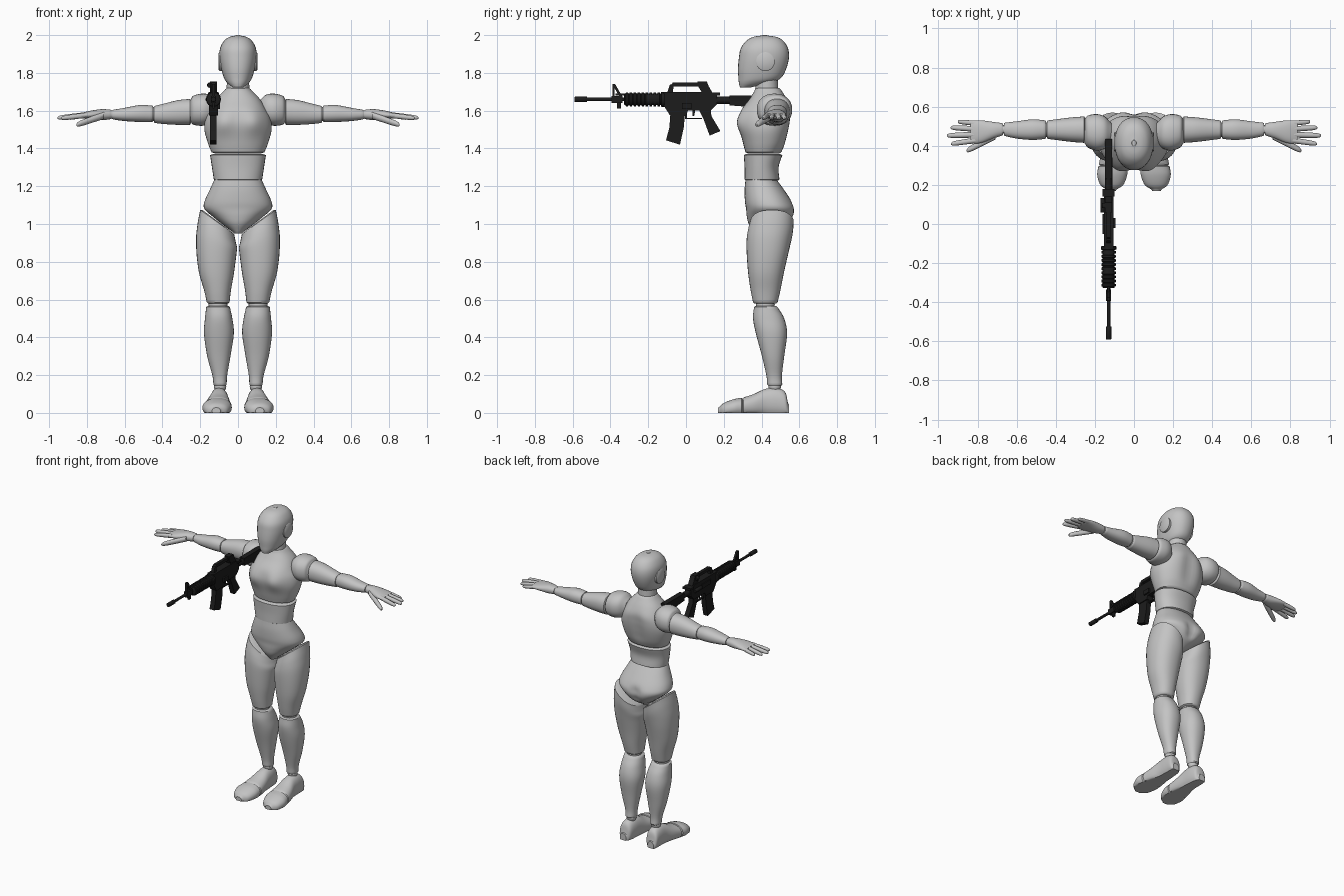
import bpy, bmesh, math
from mathutils import Vector

default_cube = bpy.data.objects.get("Cube")
if default_cube:
    bpy.data.objects.remove(default_cube)


def make_material(name, value, roughness):
    material = bpy.data.materials.new(name)
    material.use_nodes = True
    colour = (value, value, value, 1)
    shader = material.node_tree.nodes["Principled BSDF"]
    shader.inputs["Base Color"].default_value = colour
    shader.inputs["Roughness"].default_value = roughness
    material.diffuse_color = colour
    return material


light_grey = make_material("light grey", .55, .6)
black = make_material("black", .012, .6)
made = []


def finish(name, bm, material, mirrored=False):
    bmesh.ops.recalc_face_normals(bm, faces=bm.faces[:])
    mesh = bpy.data.meshes.new(name)
    bm.to_mesh(mesh)
    bm.free()
    mesh.materials.append(material)
    part = bpy.data.objects.new(name, mesh)
    bpy.context.scene.collection.objects.link(part)
    if mirrored:
        part.modifiers.new("mirror", "MIRROR").use_mirror_merge = False
    made.append(part)
    return part


def spline(rows, steps):
    """Smooth curve through the given rows of numbers."""
    rows = [Vector(row) for row in rows]
    padded = [2 * rows[0] - rows[1]] + rows + [2 * rows[-1] - rows[-2]]
    result = []
    for a, b, c, d in zip(padded, padded[1:], padded[2:], padded[3:]):
        for step in range(steps):
            t = step / steps
            result.append(b + (c - a) * (t / 2) + (a * 2 - b * 5 + c * 4 - d) * (t * t / 2)
                          + (b * 3 - a - c * 3 + d) * (t ** 3 / 2))
    return result + [rows[-1]]


def loft(name, axis, rows, material=light_grey, mirrored=False, power=.9,
         sides=32, steps=5, rim=.006, lean=0, lean_start=0, pushes=()):
    """Rows are (station, low, high, low, high) across the two other axes."""
    rings = spline(rows, steps) if steps else [Vector(row) for row in rows]
    rings = [(*ring, 1) for ring in rings]
    direction = math.copysign(rim, rows[-1][0] - rows[0][0])
    if rim:
        rings.insert(0, (rings[0][0] - direction, *rings[0][1:5], .88))
        rings.append((rings[-1][0] + direction, *rings[-1][1:5], .88))
    bm = bmesh.new()
    loops = []
    for station, a_low, a_high, b_low, b_high, scale in rings:
        loop = []
        for side in range(sides):
            angle = math.tau * side / sides
            c, s = math.cos(angle), math.sin(angle)
            across = math.copysign(abs(c) ** power, c) * (a_high - a_low) / 2 * scale
            along = math.copysign(abs(s) ** power, s) * (b_high - b_low) / 2 * scale
            a, b = (a_low + a_high) / 2 + across, (b_low + b_high) / 2 + along
            slope = max(0, station - lean_start) * lean
            point = Vector({"x": (station, a, b), "y": (a, station, b),
                            "z": (a, b, station + slope * across)}[axis])
            for centre, radius, offset in pushes:
                distance = (point - Vector(centre)).length / radius
                point.y += offset * math.exp(-distance * distance)
            point.z = max(point.z, 0)
            loop.append(bm.verts.new(point))
        loops.append(loop)
    for low, high in zip(loops, loops[1:]):
        for i in range(sides):
            j = (i + 1) % sides
            bm.faces.new((low[i], low[j], high[j], high[i]))
    bm.faces.new(loops[0])
    bm.faces.new(loops[-1])
    return finish(name, bm, material, mirrored)


def torso(name, rows, **options):
    return loft(name, "z", [(z, -half, half, front, back) for z, half, front, back in rows],
                **options)


def limb(name, axis, rows, **options):
    return loft(name, axis, rows, mirrored=True, **options)


# Head, ear discs and neck
torso("head", [(1.725, .03, .285, .35), (1.745, .055, .28, .44), (1.77, .073, .278, .5),
               (1.82, .088, .275, .53), (1.88, .098, .28, .545), (1.93, .095, .29, .54),
               (1.97, .074, .32, .515), (1.99, .046, .355, .48), (1.998, .012, .4, .43)],
      rim=.002)
limb("ear_discs", "x", [(.08, .37, .47, 1.81, 1.91), (.098, .37, .47, 1.81, 1.91)],
     power=1, steps=0, rim=.004)
torso("neck", [(1.67, .062, .365, .49), (1.78, .058, .37, .485)], power=1)

# Torso
bust = [((side * .085, .28, 1.54), .065, -.03) for side in (-1, 1)]
spine = [((0, .56, height), .05, -.012) for height in (1.45, 1.52, 1.59)]
torso("chest", [(1.38, .14, .315, .505), (1.43, .16, .302, .53), (1.5, .178, .29, .55),
                (1.56, .172, .29, .56), (1.61, .147, .3, .56), (1.66, .117, .335, .535),
                (1.7, .08, .36, .51), (1.715, .066, .365, .5)],
      pushes=bust + spine, sides=48)
torso("waist", [(1.235, .128, .31, .495), (1.3, .138, .31, .49), (1.365, .148, .306, .51)])
cleft = [((0, .58, height), .035, -.02) for height in (1.02, 1.08)]
torso("pelvis", [(1.235, .125, .315, .48), (1.18, .15, .31, .52), (1.12, .177, .312, .56),
                 (1.08, .178, .318, .577), (1.04, .135, .322, .573), (1, .085, .332, .545),
                 (.955, .025, .36, .47)], pushes=cleft, sides=48)

# Legs and feet
limb("thighs", "z", [(1.01, .02, .2, .34, .57), (.95, .012, .215, .325, .565),
                     (.88, .005, .222, .32, .55), (.75, .02, .208, .328, .52),
                     (.65, .037, .18, .342, .5), (.585, .045, .165, .355, .485)],
     lean=4.5, lean_start=.85)
limb("shins", "z", [(.56, .043, .168, .36, .485), (.5, .03, .175, .355, .52),
                    (.42, .022, .18, .37, .535), (.3, .04, .163, .402, .52),
                    (.2, .057, .136, .425, .508), (.15, .06, .13, .43, .51)])
limb("heels", "y", [(.54, .08, .135, -.02, .05), (.525, .062, .145, -.02, .11),
                    (.48, .053, .148, -.02, .132), (.42, .048, .152, -.02, .127),
                    (.36, .04, .168, -.02, .1), (.305, .033, .18, -.02, .082)])
limb("toes", "y", [(.295, .033, .182, -.02, .08), (.25, .035, .188, -.02, .072),
                   (.2, .055, .172, -.02, .052), (.176, .09, .14, -.01, .03)])

# Arms
limb("shoulders", "x", [(.12, .41, .52, 1.55, 1.66), (.15, .385, .55, 1.53, 1.685),
                        (.19, .375, .562, 1.52, 1.69), (.235, .39, .555, 1.525, 1.68),
                        (.25, .41, .54, 1.54, 1.66)])
limb("upper_arms", "x", [(.255, .415, .55, 1.525, 1.662), (.32, .42, .545, 1.525, 1.655),
                         (.4, .43, .535, 1.53, 1.635), (.44, .435, .53, 1.535, 1.625)])
limb("forearms", "x", [(.455, .435, .53, 1.54, 1.627), (.52, .43, .535, 1.54, 1.63),
                       (.6, .437, .525, 1.545, 1.615), (.66, .45, .518, 1.553, 1.605)])


# Joint balls fill the gaps between limb pieces
for name, x, y, z, radius in (("knee_balls", .106, .42, .572, .05),
                              ("ankle_balls", .095, .47, .14, .033),
                              ("elbow_balls", .447, .482, 1.582, .038),
                              ("wrist_balls", .667, .484, 1.58, .022)):
    bm = bmesh.new()
    bmesh.ops.create_uvsphere(bm, u_segments=20, v_segments=12, radius=radius)
    bmesh.ops.translate(bm, verts=bm.verts[:], vec=(x, y, z))
    finish(name, bm, light_grey, mirrored=True)

# Hands
limb("palms", "x", [(.675, .452, .516, 1.555, 1.605), (.72, .437, .522, 1.55, 1.608),
                    (.78, .415, .53, 1.555, 1.6), (.83, .41, .53, 1.56, 1.588)])


def finger(name, base, tip, radius):
    rows = []
    for t, scale in ((0, 1), (.45, .95), (.8, .85), (.95, .65), (1, .3)):
        x, y, z = Vector(base).lerp(Vector(tip), t)
        r = radius * scale
        rows.append((x, y - r, y + r, z - r, z + r))
    limb(name, "x", rows, power=1, sides=14, steps=3, rim=.001)


finger("little_fingers", (.81, .515, 1.575), (.9, .523, 1.56), .013)
finger("ring_fingers", (.81, .486, 1.577), (.937, .493, 1.56), .0145)
finger("middle_fingers", (.81, .457, 1.577), (.955, .452, 1.562), .015)
finger("index_fingers", (.81, .428, 1.575), (.935, .41, 1.56), .0145)
finger("thumbs", (.71, .45, 1.575), (.855, .375, 1.525), .019)

# Rifle, lying along y beside the right shoulder
gun_x = -.13


def plate(name, outline, width, x=gun_x):
    """Side outline in (y, z), extruded across x."""
    bm = bmesh.new()
    face = bm.faces.new([bm.verts.new((x - width / 2, y, z)) for y, z in outline])
    moved = bmesh.ops.extrude_face_region(bm, geom=[face])["geom"]
    verts = [item for item in moved if isinstance(item, bmesh.types.BMVert)]
    bmesh.ops.translate(bm, verts=verts, vec=(width, 0, 0))
    return finish(name, bm, black)


def block(name, front, back, low, high, width, x=gun_x):
    return plate(name, [(front, low), (back, low), (back, high), (front, high)], width, x)


def tube(name, front, back, radius, z=1.66, x=gun_x):
    span = (x - radius, x + radius, z - radius, z + radius)
    return loft(name, "y", [(front, *span), (back, *span)], black,
                power=1, sides=16, steps=0, rim=.002)


tube("barrel", -.56, -.1, .009)
tube("muzzle", -.588, -.525, .014)
tube("gas_tube", -.37, -.1, .006, 1.685)
tube("handguard", -.325, -.125, .031)
for i in range(9):
    tube("handguard_rib", -.318 + i * .021, -.307 + i * .021, .037)
tube("handguard_ring", -.13, -.115, .04)

block("front_sight_base", -.395, -.335, 1.64, 1.678, .026)
block("front_sight_post", -.39, -.378, 1.67, 1.74, .014)
plate("front_sight_brace", [(-.39, 1.74), (-.375, 1.74), (-.335, 1.67), (-.35, 1.67)], .014)
block("sling_loop", -.365, -.345, 1.612, 1.645, .01)

plate("receiver", [(-.12, 1.7), (-.12, 1.63), (-.085, 1.575), (0, 1.575), (.01, 1.6),
                   (.13, 1.6), (.165, 1.635), (.165, 1.69), (.12, 1.7)], .048)
block("ejection_port", -.05, .05, 1.645, 1.675, .008, gun_x - .026)
tube("forward_assist", .06, .13, .012, 1.66, gun_x - .03)
block("bolt_catch", -.02, .03, 1.61, 1.64, .014, gun_x + .028)
block("charging_handle", .14, .18, 1.68, 1.695, .06)
plate("carry_handle_front", [(-.1, 1.695), (-.07, 1.695), (-.065, 1.735), (-.085, 1.74)], .022)
plate("carry_handle_bar", [(-.085, 1.728), (.1, 1.728), (.1, 1.748), (-.07, 1.748)], .022)
plate("rear_sight", [(.06, 1.735), (.085, 1.695), (.14, 1.695), (.12, 1.73),
                     (.11, 1.755), (.06, 1.755)], .036)
tube("sight_knob", .085, .105, .014, 1.735, gun_x - .02)

plate("magazine", [(-.082, 1.59), (-.005, 1.59), (-.012, 1.51), (-.032, 1.42),
                   (-.106, 1.443), (-.088, 1.51)], .034)
plate("grip", [(.065, 1.61), (.13, 1.61), (.135, 1.57), (.182, 1.492), (.125, 1.468),
               (.095, 1.55)], .034)
block("trigger_guard", 0, .085, 1.555, 1.562, .016)
block("trigger_guard_front", -.004, .004, 1.555, 1.6, .016)
plate("trigger", [(.035, 1.605), (.05, 1.605), (.043, 1.572), (.035, 1.572)], .01)
tube("buffer_tube", .16, .34, .019, 1.655)
plate("stock", [(.23, 1.68), (.435, 1.68), (.435, 1.575), (.4, 1.575), (.31, 1.622),
                (.23, 1.628)], .036)

# Smooth shading with sharp edges kept
bpy.ops.object.select_all(action="DESELECT")
for part in made:
    part.select_set(True)
bpy.context.view_layer.objects.active = made[0]
bpy.ops.object.shade_smooth_by_angle(angle=math.radians(40))
